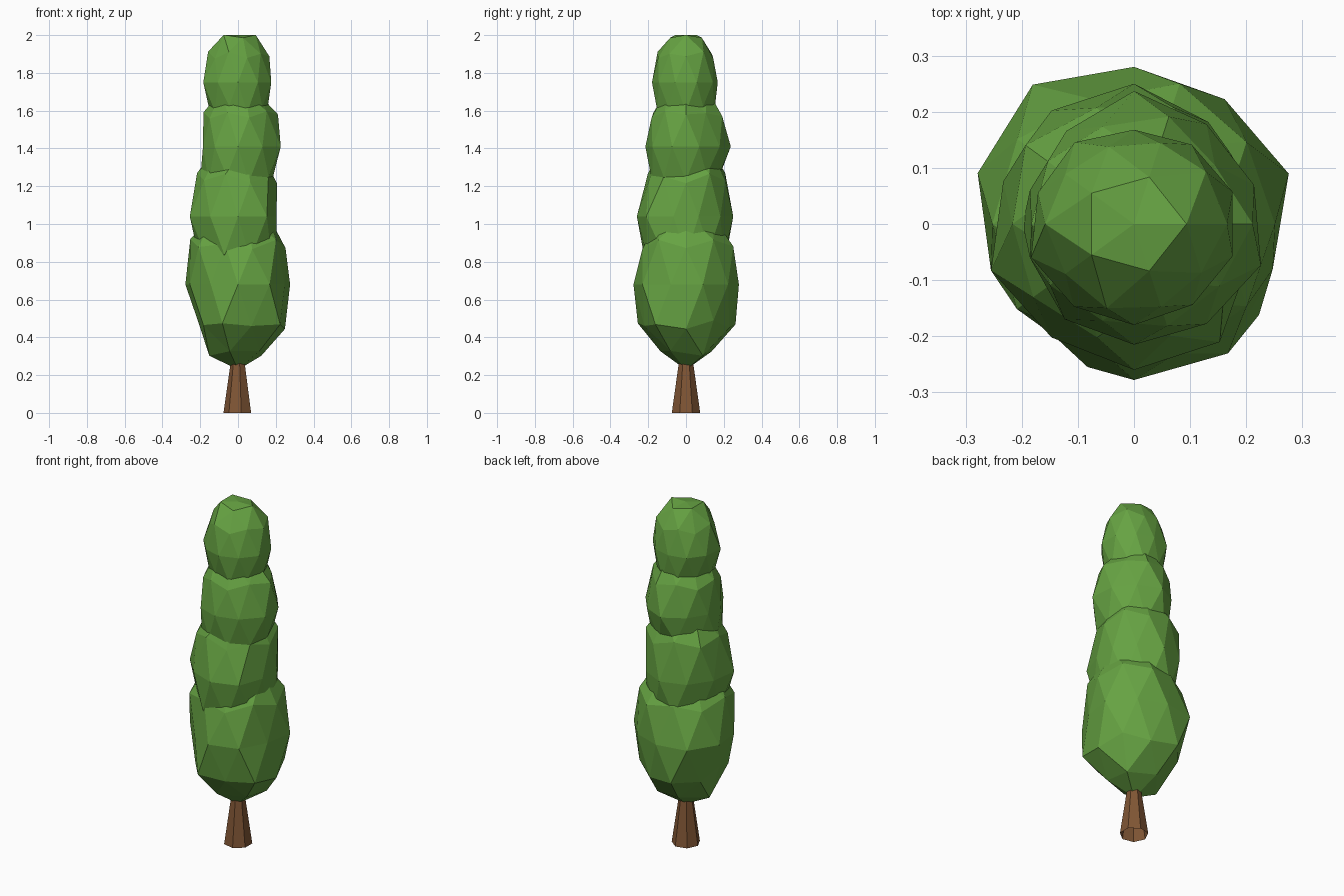
import bpy, bmesh, math, random
from mathutils import Matrix

random.seed(4)


def material(name, rgb):
    m = bpy.data.materials.new(name)
    m.diffuse_color = (*rgb, 1)
    return m


leaf = material("leaf green", (0.133, 0.365, 0.055))
bark = material("bark brown", (0.215, 0.092, 0.035))


def finish(bm, name, mat):
    mesh = bpy.data.meshes.new(name)
    bm.to_mesh(mesh)
    bm.free()
    mesh.materials.append(mat)
    obj = bpy.data.objects.new(name, mesh)
    bpy.context.collection.objects.link(obj)
    return obj


def foliage(name, z, r, rz, waist, bumps=()):
    """Lumpy icosphere. waist: radii of the ten equator points from 18 degrees.
    bumps: (unit height, angle, scale) for single points that stand out."""
    bm = bmesh.new()
    bmesh.ops.create_icosphere(bm, subdivisions=2, radius=1)
    for v in bm.verts:
        h = v.co.z
        deg = math.degrees(math.atan2(v.co.y, v.co.x)) % 360
        s = 1 + random.uniform(-0.05, 0.05)
        if abs(h) < 0.05:
            s = waist[round((deg - 18) / 36) % 10] / r
        elif abs(h) > 0.99:
            s = 1
        for bh, ba, bs in bumps:
            turn = abs((deg - ba + 180) % 360 - 180)
            if abs(h - bh) < 0.04 and (turn < 10 or abs(bh) == 1):
                s = bs
        v.co = (v.co.x * r * s, v.co.y * r * s, z + h * rz * s)
    return finish(bm, name, leaf)


# Tapered seven-sided trunk, open underneath
bm = bmesh.new()
bmesh.ops.create_cone(bm, cap_ends=False, segments=7, radius1=0.077, radius2=0.034,
                      depth=0.30, matrix=Matrix.Translation((0, 0, 0.15))
                      @ Matrix.Rotation(math.pi / 2, 4, 'Z'))
finish(bm, "trunk", bark)

# Four stacked clumps of leaves, bottom to top
foliage("foliage_bottom", 0.68, 0.28, 0.43,
        (.29, .275, .28, .307, .293, .268, .245, .278, .285, .26),
        [(-0.447, 324, 1.10), (0.526, 180, 1.06), (0.447, 72, 1.05), (-1, 0, 1.05),
         (-0.447, 180, 0.88), (-0.526, 216, 0.95), (-0.447, 108, 1.10),
         (-0.447, 252, 1.07), (0.526, 252, 0.95), (0.447, 288, 0.97)])
foliage("foliage_lower_middle", 1.04, 0.245, 0.42,
        (.215, .225, .25, .25, .245, .268, .25, .26, .26, .215),
        [(0.447, 144, 1.09), (0.447, 0, 0.94), (-0.447, 252, 1.07),
         (-0.526, 288, 1.02), (-0.447, 324, 0.98)])
foliage("foliage_upper_middle", 1.41, 0.215, 0.345,
        (.225, .22, .237, .205, .195, .195, .21, .215, .22, .238),
        [(0.447, 0, 1.10), (0.526, 180, 1.00)])
foliage("foliage_top", 1.75, 0.178, 0.295,
        (.185, .175, .168, .18, .18, .193, .182, .18, .178, .185),
        [(1, 0, 0.85), (0.851, 0, 1.00), (0.851, 72, 0.94), (0.851, 144, 1.00),
         (0.851, 216, 1.00), (0.851, 288, 0.94), (0.851, 36, 0.99),
         (0.851, 108, 0.94), (0.851, 180, 0.97), (0.851, 252, 0.94),
         (0.851, 324, 0.97), (0.447, 144, 0.95), (0.447, 216, 0.95)])
